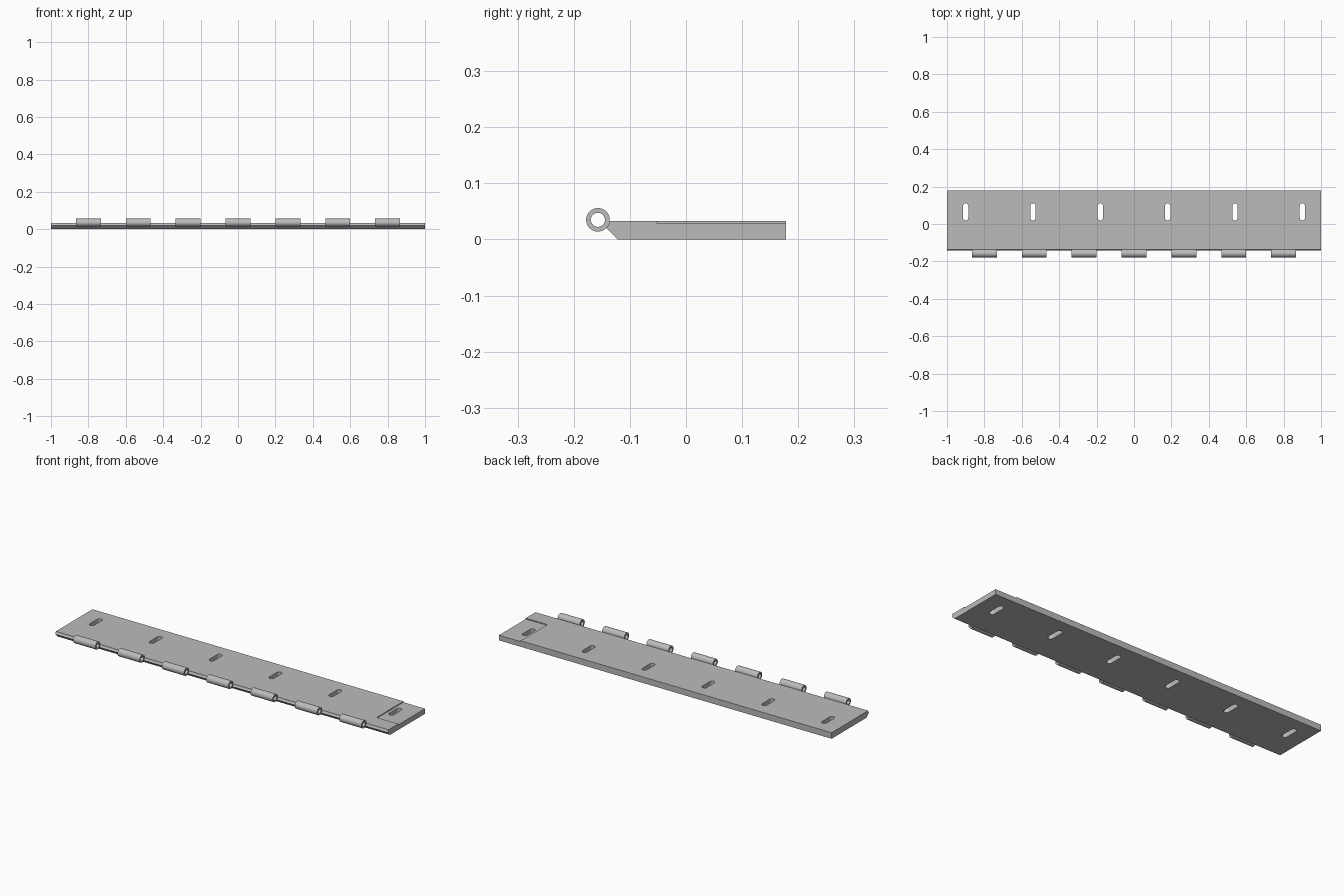
import bpy, bmesh
from math import sin, cos, pi, radians
from mathutils import Vector, Matrix

cube = bpy.data.objects.get("Cube")
if cube:
    bpy.data.objects.remove(cube, do_unlink=True)

steel = bpy.data.materials.new("grey steel")
steel.use_nodes = True
steel.diffuse_color = (0.5, 0.5, 0.5, 1)
steel.node_tree.nodes["Principled BSDF"].inputs["Base Color"].default_value = (0.5, 0.5, 0.5, 1)

# Main sizes
THICK, BACK = 0.033, 0.178
PIN_Y, PIN_Z, OUTER, INNER = -0.157, 0.035, 0.021, 0.0125
KNUCKLES, SLOTS = 7, 6
PITCH = 4 / 15


def finish(name, bm):
    bmesh.ops.recalc_face_normals(bm, faces=bm.faces[:])
    mesh = bpy.data.meshes.new(name)
    bm.to_mesh(mesh)
    bm.free()
    mesh.materials.append(steel)
    obj = bpy.data.objects.new(name, mesh)
    bpy.context.collection.objects.link(obj)
    return obj


def prism(name, outline, direction):
    """Extrude a closed outline along a direction."""
    bm = bmesh.new()
    face = bm.faces.new([bm.verts.new(p) for p in outline])
    ext = bmesh.ops.extrude_face_region(bm, geom=[face], use_keep_orig=True)
    moved = [v for v in ext["geom"] if isinstance(v, bmesh.types.BMVert)]
    bmesh.ops.translate(bm, verts=moved, vec=Vector(direction))
    return finish(name, bm)


def activate(obj):
    bpy.ops.object.select_all(action="DESELECT")
    obj.select_set(True)
    bpy.context.view_layer.objects.active = obj


def cut(target, cutter):
    mod = target.modifiers.new("cut", "BOOLEAN")
    mod.operation, mod.solver, mod.object = "DIFFERENCE", "EXACT", cutter
    activate(target)
    bpy.ops.object.modifier_apply(modifier=mod.name)
    bpy.data.objects.remove(cutter, do_unlink=True)


# Leaf: flat plate with a chamfer and a hollow front edge around the pin line
angles = [radians(-45 + i * 7.5) for i in range(6)]
hollow = [(-1, PIN_Y + OUTER * cos(a), PIN_Z + OUTER * sin(a)) for a in angles]
outline = [(-1, -0.122, 0)] + hollow + [(-1, PIN_Y + OUTER, THICK), (-1, BACK, THICK), (-1, BACK, 0)]
leaf = prism("hinge_leaf", outline, (2, 0, 0))

# Shallow recess in the back corner of the left end
recess = [(0.87, -0.052, 0.028), (1.1, -0.052, 0.028), (1.1, 0.3, 0.028), (0.87, 0.3, 0.028)]
cut(leaf, prism("recess_cutter", recess, (0, 0, 0.1)))

# Screw slots with round ends
RADIUS, HALF, SLOT_Y = 0.014, 0.032, 0.065
for i in range(SLOTS):
    x = (i - (SLOTS - 1) / 2) * 0.36
    slot = []
    for side in (1, -1):
        for k in range(13):
            a = pi * k / 12
            slot.append((x + side * RADIUS * cos(a), SLOT_Y + side * (HALF + RADIUS * sin(a)), -0.1))
    cut(leaf, prism("slot_cutter", slot, (0, 0, 0.3)))
activate(leaf)
bpy.ops.object.shade_smooth_by_angle(angle=radians(30))

# Knuckles: hollow barrels along the front edge
for i in range(KNUCKLES):
    x = (i - (KNUCKLES - 1) / 2) * PITCH
    bm = bmesh.new()
    section = [(x + s * PITCH / 4, PIN_Y + r, PIN_Z)
               for s, r in ((-1, INNER), (1, INNER), (1, OUTER), (-1, OUTER))]
    verts = [bm.verts.new(p) for p in section]
    edges = [bm.edges.new((verts[k], verts[(k + 1) % 4])) for k in range(4)]
    bmesh.ops.spin(bm, geom=verts + edges, cent=(x, PIN_Y, PIN_Z), axis=(1, 0, 0),
                   angle=2 * pi, steps=48, use_merge=True)
    bmesh.ops.remove_doubles(bm, verts=bm.verts[:], dist=1e-5)
    knuckle = finish(f"knuckle_{i + 1}", bm)
    activate(knuckle)
    bpy.ops.object.shade_smooth_by_angle(angle=radians(30))
